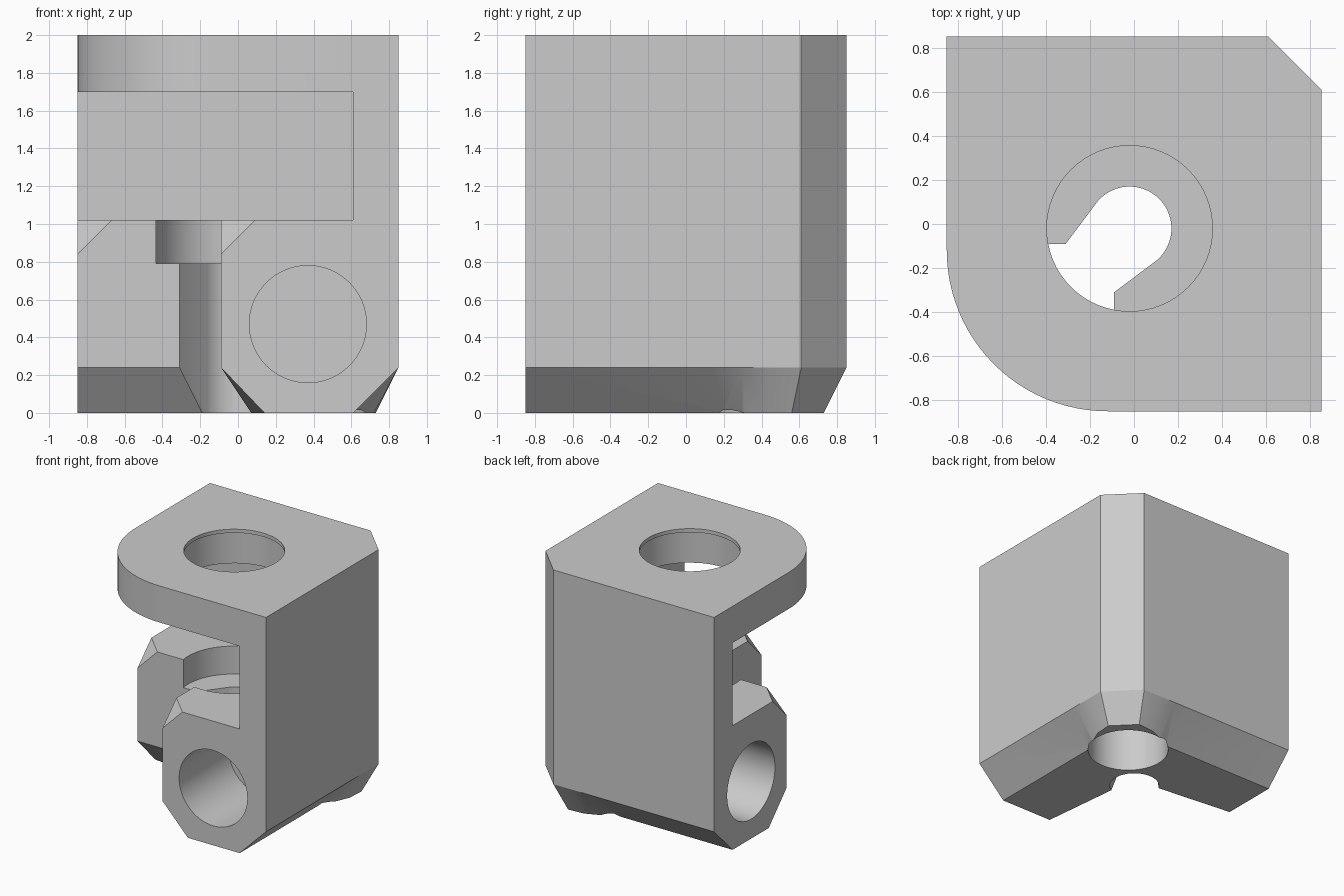
import bpy, bmesh, math
from mathutils import Vector

if "Cube" in bpy.data.objects:
    bpy.data.objects.remove(bpy.data.objects["Cube"])

grey = bpy.data.materials.new("plain_grey")
grey.use_nodes = True
colour = (0.6, 0.6, 0.6, 1)
grey.diffuse_color = colour
grey.node_tree.nodes["Principled BSDF"].inputs["Base Color"].default_value = colour


def new_object(name, bm):
    bmesh.ops.recalc_face_normals(bm, faces=bm.faces[:])
    mesh = bpy.data.meshes.new(name)
    bm.to_mesh(mesh)
    bm.free()
    ob = bpy.data.objects.new(name, mesh)
    bpy.context.collection.objects.link(ob)
    mesh.materials.append(grey)
    return ob


def loft(name, layers):
    """Solid through matching outlines; layers = [(outline, z), ...]."""
    bm = bmesh.new()
    rings = [[bm.verts.new((x, y, z)) for x, y in pts] for pts, z in layers]
    bm.faces.new(rings[0])
    bm.faces.new(rings[-1])
    for low, high in zip(rings, rings[1:]):
        for i in range(len(low)):
            j = (i + 1) % len(low)
            bm.faces.new((low[i], low[j], high[j], high[i]))
    return new_object(name, bm)


def cylinder(name, start, end, r, segments=64):
    start, end = Vector(start), Vector(end)
    axis = end - start
    bm = bmesh.new()
    bmesh.ops.create_cone(bm, cap_ends=True, segments=segments, radius1=r,
                          radius2=r, depth=axis.length)
    turn = axis.to_track_quat('Z', 'Y').to_matrix().to_4x4()
    bm.transform(turn)
    bmesh.ops.translate(bm, verts=bm.verts[:], vec=(start + end) / 2)
    return new_object(name, bm)


def combine(target, tool, operation):
    mod = target.modifiers.new(operation.lower(), 'BOOLEAN')
    mod.operation, mod.solver, mod.object = operation, 'EXACT', tool
    bpy.context.view_layer.objects.active = target
    bpy.ops.object.modifier_apply(modifier=mod.name)
    bpy.data.objects.remove(tool)


def mirrored(half):
    """Append the half outline reflected across the x = y diagonal."""
    return half + [(y, x) for x, y in reversed(half)]


H = 0.85          # half width
W = 0.61          # inside of the walls
AXIS = -0.02      # main bore axis in x and y
FLOOR, ROOF, TOP = 1.02, 1.70, 2.0


def bore_arc(first):
    """Half of the through bore, ending just before the diagonal."""
    steps = 12
    return [(AXIS + 0.19 * math.cos(a), AXIS + 0.19 * math.sin(a))
            for a in (math.radians(first + (45 - first) * (i + 0.5) / steps)
                      for i in range(steps))]


# Lower body: two arms around a keyhole, tapered near the foot
upper = mirrored([(H, W), (H, 0.45), (H, 0.3), (H, 0.14), (H, -H), (-0.09, -H),
                  (-0.09, -0.31), (0.11, -0.16)] + bore_arc(-45))
foot = mirrored([(0.73, 0.56), (0.72, 0.42), (0.67, 0.3), (W, 0.2), (W, -H),
                 (0.14, -H), (0.07, -0.19), (0.11, -0.16)] + bore_arc(-45))
body = loft("corner_bracket", [(foot, 0), (upper, 0.24), (upper, FLOOR)])

# Cut the inner top corner of each arm
for swap in (False, True):
    apex = Vector((-0.1, -0.86, FLOOR + 0.01))
    points = [apex] + [apex + 0.21 * Vector(d)
                       for d in ((1, 0, 0), (0, 1, 0), (0, 0, -1))]
    bm = bmesh.new()
    for p in points:
        bm.verts.new((p.y, p.x, p.z) if swap else p)
    bmesh.ops.convex_hull(bm, input=bm.verts[:])
    combine(body, new_object("corner_cutter", bm), 'DIFFERENCE')

# Corner wall joining body and plate
wall = mirrored([(H, W), (H, -H), (W, -H)])
wall.insert(3, (W, W))
combine(body, loft("corner_wall", [(wall, FLOOR), (wall, ROOF)]), 'UNION')

# Top plate with one rounded corner
R = 0.73
plate = [(-H, H), (W, H), (H, W), (H, -H)]
for i in range(25):
    a = math.radians(270 - 90 * i / 24)
    plate.append((R - H + R * math.cos(a), R - H + R * math.sin(a)))
combine(body, loft("top_plate", [(plate, ROOF), (plate, TOP)]), 'UNION')

# Main bore: wide seat with a narrower lip at the top
combine(body, cylinder("seat_cutter", (AXIS, AXIS, 0.79), (AXIS, AXIS, 1.97), 0.42), 'DIFFERENCE')
combine(body, cylinder("lip_cutter", (AXIS, AXIS, 1.9), (AXIS, AXIS, 2.1), 0.376), 'DIFFERENCE')

# Blind sockets in both arm ends and in the foot
C, Z, DEPTH, SOCKET = 0.37, 0.47, 0.64, 0.31
sockets = [((C, -H - 0.1, Z), (C, -H + DEPTH, Z)),
           ((-H - 0.1, C, Z), (-H + DEPTH, C, Z)),
           ((C, C, -0.1), (C, C, DEPTH))]
for start, end in sockets:
    combine(body, cylinder("socket_cutter", start, end, SOCKET), 'DIFFERENCE')

# Smooth bores, crisp edges
bpy.ops.object.select_all(action='DESELECT')
body.select_set(True)
bpy.context.view_layer.objects.active = body
bpy.ops.object.shade_smooth_by_angle(angle=math.radians(25))
